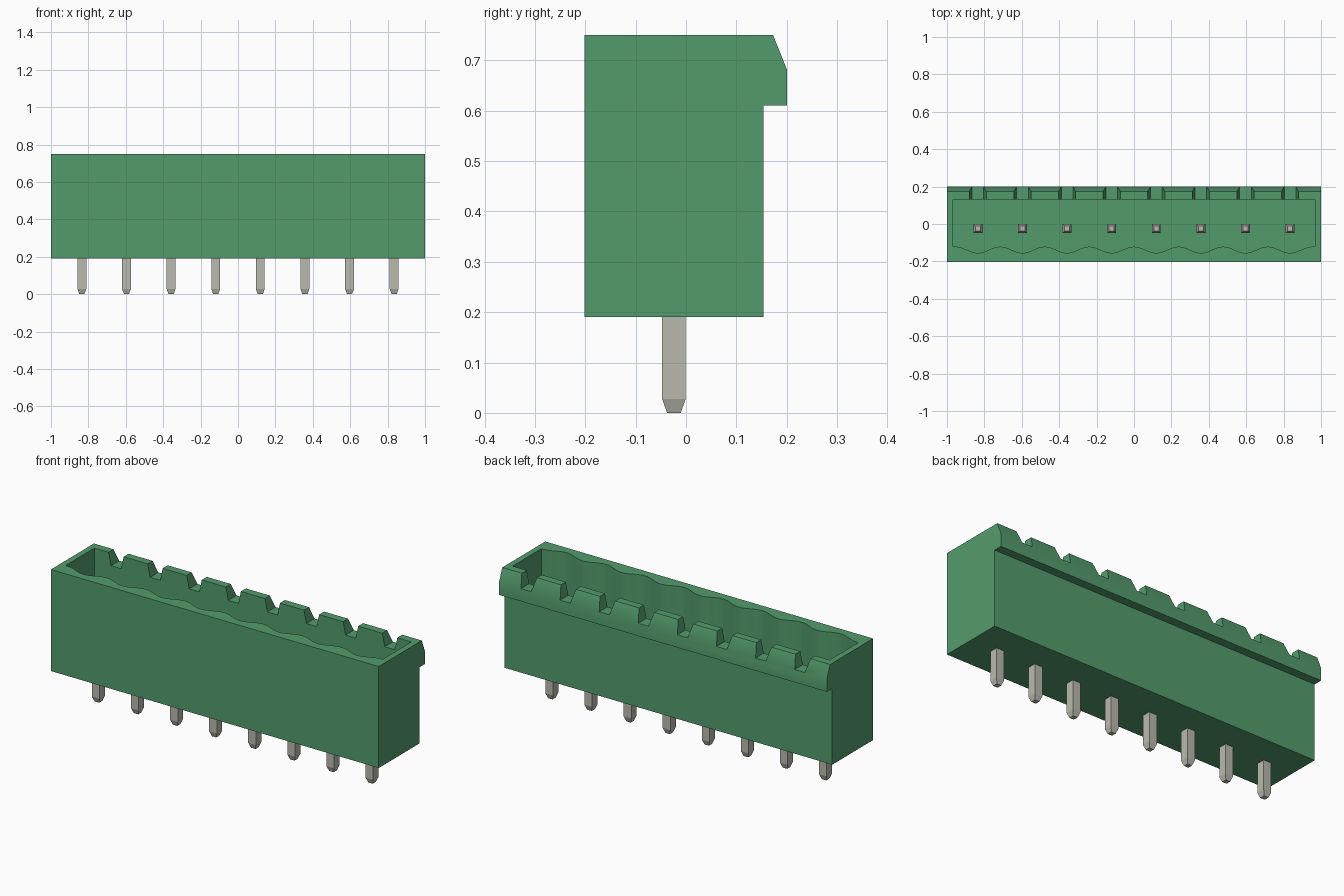
import bpy
import bmesh
import math
from mathutils import Vector

cube = bpy.data.objects.get("Cube")
if cube:
    bpy.data.objects.remove(cube, do_unlink=True)

PITCH = 0.2385
PIN_X = [(i - 3.5) * PITCH for i in range(8)]
PIN_Y = -0.024
FLOOR, TOP = 0.32, 0.75


def material(name, rgb):
    mat = bpy.data.materials.new(name)
    mat.use_nodes = True
    mat.diffuse_color = (*rgb, 1)
    bsdf = next(n for n in mat.node_tree.nodes if n.type == 'BSDF_PRINCIPLED')
    bsdf.inputs["Base Color"].default_value = (*rgb, 1)
    return mat


def add_prism(bm, outline, offset):
    """Extrude a closed outline of 3D points along an offset."""
    face = bm.faces.new([bm.verts.new(p) for p in outline])
    geom = bmesh.ops.extrude_face_region(bm, geom=[face])["geom"]
    bmesh.ops.translate(bm, vec=Vector(offset),
                        verts=[g for g in geom if isinstance(g, bmesh.types.BMVert)])


def make_object(name, bm, mat):
    bmesh.ops.recalc_face_normals(bm, faces=bm.faces[:])
    mesh = bpy.data.meshes.new(name)
    bm.to_mesh(mesh)
    bm.free()
    mesh.materials.append(mat)
    obj = bpy.data.objects.new(name, mesh)
    bpy.context.collection.objects.link(obj)
    return obj


def select_only(obj):
    bpy.ops.object.select_all(action='DESELECT')
    obj.select_set(True)
    bpy.context.view_layer.objects.active = obj


def cut(obj, cutter):
    cutter.hide_render = True
    mod = obj.modifiers.new("cut", 'BOOLEAN')
    mod.operation = 'DIFFERENCE'
    mod.solver = 'EXACT'
    mod.object = cutter
    select_only(obj)
    bpy.ops.object.modifier_apply(modifier=mod.name)
    bpy.data.objects.remove(cutter, do_unlink=True)


green = material("green plastic", (0.088, 0.33, 0.152))
metal = material("pin metal", (0.49, 0.49, 0.43))

# Housing: side profile with the latching lip at the back
profile = [(-0.202, 0.19), (0.154, 0.19), (0.154, 0.61), (0.201, 0.61),
           (0.201, 0.68), (0.173, TOP), (-0.202, TOP)]
bm = bmesh.new()
add_prism(bm, [(-1, y, z) for y, z in profile], (2, 0, 0))
housing = make_object("housing", bm, green)

# Cavity with one shallow scallop in the front wall for each pin
outline = [(0.967, 0.13, FLOOR), (-0.967, 0.13, FLOOR), (-0.967, -0.121, FLOOR)]
steps = 8 * 14
for i in range(steps + 1):
    x = -4 * PITCH + 8 * PITCH * i / steps
    wave = math.cos(2 * math.pi * (x - PIN_X[0]) / PITCH)
    outline.append((x, -0.138 - 0.017 * wave, FLOOR))
outline.append((0.967, -0.121, FLOOR))
bm = bmesh.new()
add_prism(bm, outline, (0, 0, 0.6))
cut(housing, make_object("cavity_cutter", bm, green))

# Tapered notches through the back rim
bm = bmesh.new()
for x in PIN_X:
    slot = [(-0.031, 0.68), (0.031, 0.68), (0.061, 0.82), (-0.061, 0.82)]
    add_prism(bm, [(x + dx, 0.1, z) for dx, z in slot], (0, 0.2, 0))
cut(housing, make_object("notch_cutter", bm, green))
select_only(housing)
bpy.ops.object.shade_smooth_by_angle(angle=math.radians(25))

# Square pins with tapered tips at both ends
HALF, TIP, PIN_TOP = 0.0235, 0.0135, 0.6
bm = bmesh.new()
rings = []
for h, z in [(TIP, 0), (HALF, 0.028), (HALF, PIN_TOP - 0.028), (TIP, PIN_TOP)]:
    rings.append([bm.verts.new((sx * h, sy * h, z))
                  for sx, sy in [(-1, -1), (1, -1), (1, 1), (-1, 1)]])
for low, high in zip(rings, rings[1:]):
    for k in range(4):
        n = (k + 1) % 4
        bm.faces.new((low[k], low[n], high[n], high[k]))
bm.faces.new(rings[0][::-1])
bm.faces.new(rings[-1])
pin = make_object("pin_1", bm, metal)
pin.location = (PIN_X[0], PIN_Y, 0)
for i, x in enumerate(PIN_X[1:], 2):
    copy = bpy.data.objects.new(f"pin_{i}", pin.data)
    copy.location = (x, PIN_Y, 0)
    bpy.context.collection.objects.link(copy)
